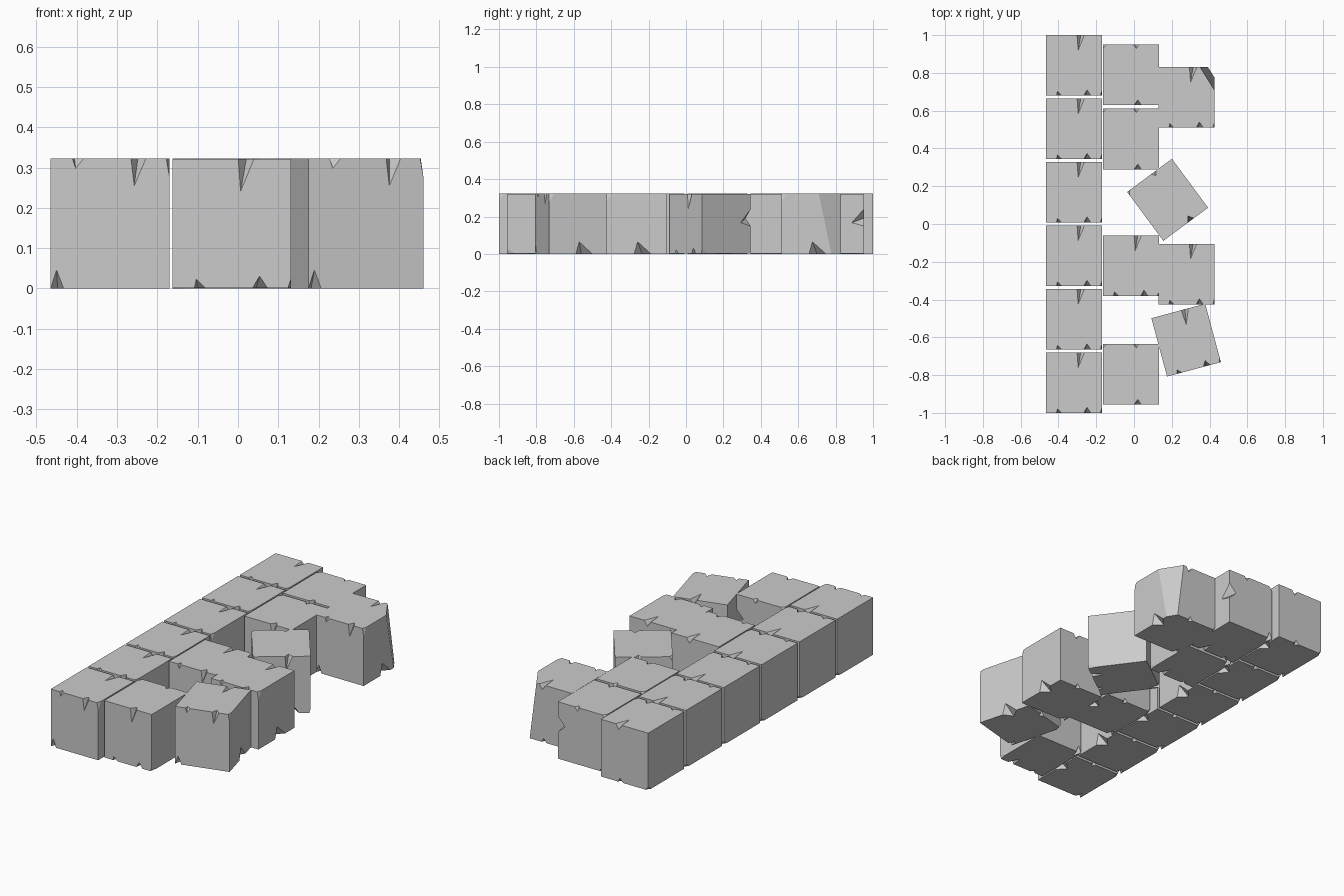
import bpy, bmesh
from math import radians
from mathutils import Vector, Matrix

if "Cube" in bpy.data.objects:
    bpy.data.objects.remove(bpy.data.objects["Cube"])

HX, HY, HZ = 0.1475, 0.16, 0.161


def fill_cut(bm, pts, inside=Vector((0, 0, 0))):
    """Slice off everything beyond the plane through three points."""
    a, b, c = (Vector(p) for p in pts)
    n = (b - a).cross(c - a).normalized()
    if n.dot(inside - a) > 0:
        n = -n
    res = bmesh.ops.bisect_plane(bm, geom=bm.verts[:] + bm.edges[:] + bm.faces[:],
                                 plane_co=a, plane_no=n, clear_outer=True)
    edges = [e for e in bm.edges if e.is_boundary]
    bmesh.ops.holes_fill(bm, edges=edges, sides=0)
    bmesh.ops.recalc_face_normals(bm, faces=bm.faces[:])


def add_notch(bm, pts):
    """Tetrahedral wedge, grown about its inner edge so it pokes out of the block."""
    a, b, p, q = (Vector(v) for v in pts)
    m = (p + q) / 2
    vs = [bm.verts.new(m + (v - m) * 1.6) for v in (a, b, p, q)]
    for i, j, k in ((0, 1, 2), (0, 1, 3), (0, 2, 3), (1, 2, 3)):
        bm.faces.new((vs[i], vs[j], vs[k]))


def x_notch(bm, sy, sz, x0, x1, xf, df, xt, dt):
    """Notch on an edge along x: df deep down the y face, dt deep across the z face."""
    y, z = sy * HY, sz * HZ
    add_notch(bm, [(x0, y, z), (x1, y, z), (xf, y, z - sz * df), (xt, y - sy * dt, z)])


# Master block with chipped corners
bm = bmesh.new()
bmesh.ops.create_cube(bm, size=1, matrix=Matrix.Diagonal((2 * HX, 2 * HY, 2 * HZ, 1)))
fill_cut(bm, [(HX - .008, -HY, HZ), (HX, -HY + .025, HZ), (HX, -HY, HZ - .045)])
fill_cut(bm, [(-HX + .018, HY, -HZ), (-HX, HY - .025, -HZ), (-HX, HY, -HZ + .02)])
base_mesh = bpy.data.meshes.new("block_base")
bm.to_mesh(base_mesh)
bm.free()
base = bpy.data.objects.new("block_base", base_mesh)

# Notch cutters
bm = bmesh.new()
x_notch(bm, 1, 1, .016, .055, .036, .028, .022, .08)
x_notch(bm, -1, 1, -.093, -.066, -.085, .024, -.088, .022)
x_notch(bm, -1, 1, .052, .089, .06, .067, .069, .03)
x_notch(bm, -1, -1, -HX, -.115, -.1325, .046, -.13, .04)
x_notch(bm, 1, -1, .01, .042, .028, .022, .026, .022)
add_notch(bm, [(HX, -.012, -HZ), (HX, .078, -HZ), (HX, .006, -HZ + .065), (HX - .045, .03, -HZ)])
bmesh.ops.recalc_face_normals(bm, faces=bm.faces[:])
cut_mesh = bpy.data.meshes.new("notch_cutter")
bm.to_mesh(cut_mesh)
bm.free()
cutter = bpy.data.objects.new("notch_cutter", cut_mesh)
cutter.hide_render = True

for o in (base, cutter):
    bpy.context.collection.objects.link(o)
mod = base.modifiers.new("notches", 'BOOLEAN')
mod.operation, mod.solver, mod.object = 'DIFFERENCE', 'EXACT', cutter
bpy.context.view_layer.update()
block = bpy.data.meshes.new_from_object(base.evaluated_get(bpy.context.evaluated_depsgraph_get()))
block.name = "chipped_block"
bpy.data.objects.remove(base)
bpy.data.objects.remove(cutter)


def place(name, x, y, turn=0, tipped=False, mesh=block):
    o = bpy.data.objects.new(name, mesh)
    o.matrix_world = (Matrix.Translation((x, y, HZ)) @ Matrix.Rotation(radians(turn), 4, 'Z')
                      @ Matrix.Rotation(radians(90 if tipped else 0), 4, 'X'))
    bpy.context.collection.objects.link(o)
    return o


# Complete left row
for i in range(6):
    place(f"left_row_block_{i + 1}", -.3175, .84 - i * .336)

# Middle row, some blocks tipped onto another side
for i, (y, tipped) in enumerate([(.79, True), (.45, True), (-.22, False), (-.795, True)]):
    place(f"middle_row_block_{i + 1}", -.0155, y, tipped=tipped)

# Right row: one block with a broken corner, one whole
broken = block.copy()
bm = bmesh.new()
bm.from_mesh(broken)
fill_cut(bm, [(.0725, HY, HZ), (HX, .04, HZ), (HX, .107, -HZ)])
bm.to_mesh(broken)
bm.free()
place("broken_corner_block", .2775, .67, mesh=broken)
place("right_row_block", .2775, -.265)

# Loose twisted blocks
place("loose_block_back", .178, .128, 36.5, True)
place("loose_block_front", .276, -.615, 15)
